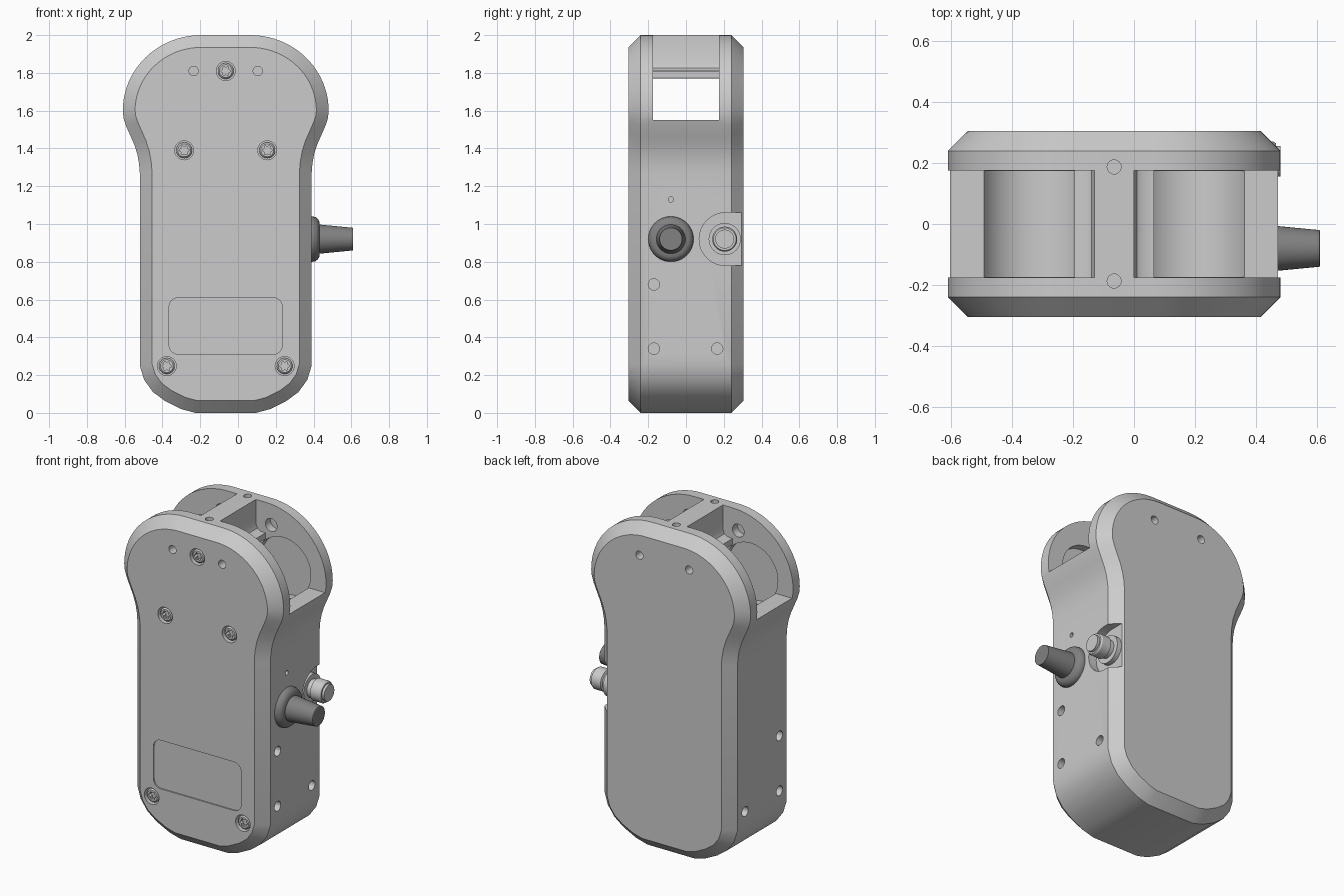
import bpy, bmesh, math
from math import sin, cos, pi

if "Cube" in bpy.data.objects:
    bpy.data.objects.remove(bpy.data.objects["Cube"])

CX = -0.065  # body centre line


def loft(name, rings):
    """Skin a list of closed rings and cap both ends."""
    bm = bmesh.new()
    vs = [[bm.verts.new(p) for p in r] for r in rings]
    n = len(vs[0])
    for a, b in zip(vs, vs[1:]):
        for i in range(n):
            bm.faces.new((a[i], a[(i + 1) % n], b[(i + 1) % n], b[i]))
    bm.faces.new(vs[0])
    bm.faces.new(vs[-1])
    bmesh.ops.recalc_face_normals(bm, faces=bm.faces)
    me = bpy.data.meshes.new(name)
    bm.to_mesh(me)
    bm.free()
    ob = bpy.data.objects.new(name, me)
    bpy.context.collection.objects.link(ob)
    return ob


def place(p, axis, t):
    u, v = p
    return {'x': (t, u, v), 'y': (u, t, v), 'z': (u, v, t)}[axis]


def prism(name, pts, axis, a, b):
    return loft(name, [[place(p, axis, t) for p in pts] for t in (a, b)])


def circle(u, v, r, n=24):
    return [(u + r * cos(2 * pi * i / n), v + r * sin(2 * pi * i / n)) for i in range(n)]


def turned(name, axis, u, v, profile, n=40):
    """Lathe a (position, radius) profile along an axis."""
    return loft(name, [[place(p, axis, t) for p in circle(u, v, r, n)] for t, r in profile])


def activate(ob):
    bpy.ops.object.select_all(action='DESELECT')
    ob.select_set(True)
    bpy.context.view_layer.objects.active = ob


def cut(ob, cutter):
    cutter.hide_render = True
    activate(ob)
    m = ob.modifiers.new("cut", 'BOOLEAN')
    m.operation = 'DIFFERENCE'
    m.solver = 'EXACT'
    m.object = cutter
    bpy.ops.object.modifier_apply(modifier=m.name)
    bpy.data.objects.remove(cutter)


def smooth(ob):
    activate(ob)
    bpy.ops.object.shade_smooth_by_angle(angle=math.radians(30))


def inset(pts, d):
    out = []
    for i, (x, y) in enumerate(pts):
        ns = []
        for p, q in ((pts[i - 1], pts[i]), (pts[i], pts[(i + 1) % len(pts)])):
            dx, dy = q[0] - p[0], q[1] - p[1]
            l = math.hypot(dx, dy)
            ns.append((-dy / l, dx / l))
        mx, my = ns[0][0] + ns[1][0], ns[0][1] + ns[1][1]
        k = d / (mx * ns[0][0] + my * ns[0][1])
        out.append((x + mx * k, y + my * k))
    return out


def mirrored(half):
    return [(CX + u, v) for u, v in half] + [(CX - u, v) for u, v in reversed(half)]


# body: rounded head, neck and tapered foot, chamfered front and back
half = [(.16, 0), (.235, .02), (.32, .062), (.385, .11), (.432, .175), (.455, .25),
        (.455, 1.27), (.459, 1.32), (.468, 1.37), (.484, 1.42), (.506, 1.47), (.528, 1.52), (.541, 1.56)]
half += [(.13 + .415 * cos(a * pi / 40), 1.6 + .4 * sin(a * pi / 40)) for a in range(21)]
outline = mirrored(half)
small = inset(outline, .065)
body = loft("body", [[(x, y, z) for x, z in o] for o, y in
                     ((small, -.305), (outline, -.24), (outline, .24), (small, .305))])

# head slot, leaving a flanged bridge across the top
slot = [(1, 1.55), (1, 2.2), (.065, 2.2), (.065, 1.85), (.075, 1.825), (.095, 1.812), (.13, 1.81), (.13, 1.77)]
cut(body, prism("slot_cutter", mirrored(slot), 'y', -.175, .175))

# round wheel pockets and inner sockets
for s in (-1, 1):
    cut(body, prism("wheel_cutter", circle(CX + s * .255, 1.63, .19, 48), 'y', -.174, .174))
    for a, b in ((-.225, -.16), (.16, .225)):
        cut(body, prism("recess_cutter", circle(CX + s * .255, 1.63, .185, 48), 'y', a, b))
        cut(body, prism("socket_cutter", circle(CX + s * .17, 1.87, .04), 'y', a, b))

# pin holes front and back, top holes
for y in (-1, 1):
    for s in (-.17, .17):
        cut(body, prism("pin_cutter", circle(CX + s, 1.81, .025), 'y', y * .24, y * .4))
    cut(body, prism("top_cutter", circle(CX, y * .187, .023), 'z', 1.92, 2.1))

# side holes
for s in (-1, 1):
    for y, z in ((-.17, .68), (-.17, .34), (.165, .34)):
        cut(body, prism("side_cutter", circle(y, z, .03), 'x', CX + s * .4, CX + s * .6))
cut(body, prism("tiny_cutter", circle(-.08, 1.13, .014, 16), 'x', .35, .5))

# notch around the side button
notch = [(.21 + .14 * cos(a), .92 + .14 * sin(a)) for a in [pi / 2 + pi * i / 24 for i in range(25)]]
cut(body, prism("notch_cutter", notch + [(.4, .78), (.4, 1.06)], 'x', .335, .6))

# shallow label panel
panel = []
for i, (sx, sz) in enumerate(((1, 1), (-1, 1), (-1, -1), (1, -1))):
    for k in range(7):
        a = (i + k / 6) * pi / 2
        panel.append((CX + sx * .25 + .05 * cos(a), .46 + sz * .1 + .05 * sin(a)))
cut(body, prism("panel_cutter", panel, 'y', -.297, -.4))

# counterbored screws with six-lobed sockets
for x, z in ((0, 1.81), (-.22, 1.39), (.22, 1.39), (-.312, .248), (.312, .248)):
    cut(body, prism("bore_cutter", circle(CX + x, z, .05, 32), 'y', -.26, -.4))
    screw = turned("screw", 'y', CX + x, z, [(-.25, .042), (-.29, .042), (-.298, .034)], 32)
    lobes = []
    for i in range(48):
        a = 2 * pi * i / 48
        r = .022 + .004 * cos(6 * a)
        lobes.append((CX + x + r * cos(a), z + r * sin(a)))
    cut(screw, prism("lobe_cutter", lobes, 'y', -.275, -.4))
    smooth(screw)
smooth(body)

# control stick with flared base
stick = turned("control_stick", 'x', -.08, .92,
               [(.37, .12), (.395, .12), (.41, .117), (.422, .108), (.43, .095), (.432, .077), (.608, .06), (.61, .057)])
dark = bpy.data.materials.new("dark_grey")
dark.diffuse_color = (.22, .22, .22, 1)
dark.use_nodes = True
dark.node_tree.nodes["Principled BSDF"].inputs["Base Color"].default_value = dark.diffuse_color
stick.data.materials.append(dark)
smooth(stick)

# side push button with neck
button = turned("side_button", 'x', .205, .92,
                [(.32, .085), (.365, .085), (.365, .055), (.39, .055), (.395, .066), (.455, .066), (.465, .06),
                 (.465, .05), (.48, .05)])
smooth(button)
